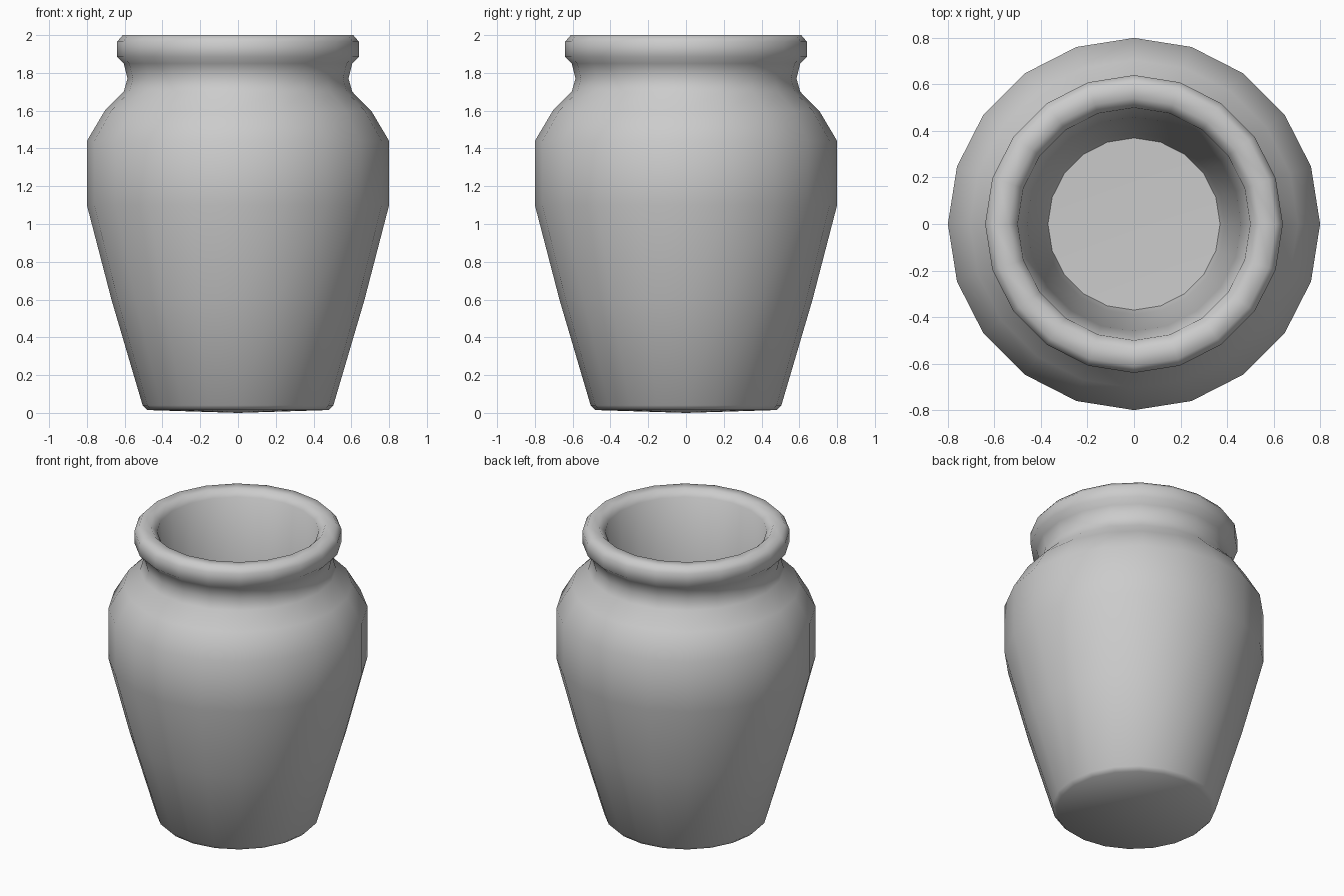
import bpy, bmesh, math

if "Cube" in bpy.data.objects:
    bpy.data.objects.remove(bpy.data.objects["Cube"])

SIDES = 20

# Radius/height profile: underside, outer wall, rolled rim, inner wall, floor
profile = [
    (0.48, 0.015), (0.505, 0.04), (0.67, 0.60), (0.80, 1.10), (0.80, 1.44),
    (0.705, 1.60), (0.605, 1.70), (0.585, 1.77), (0.605, 1.85), (0.64, 1.885),
    (0.64, 1.965), (0.61, 2.0), (0.54, 2.0), (0.50, 1.96),
    (0.46, 1.40), (0.39, 0.20), (0.37, 0.13),
]

bm = bmesh.new()
rings = []
for r, z in profile:
    rings.append([bm.verts.new((r * math.cos(2 * math.pi * i / SIDES),
                                r * math.sin(2 * math.pi * i / SIDES), z))
                  for i in range(SIDES)])

# Walls
for a, b in zip(rings, rings[1:]):
    for i in range(SIDES):
        j = (i + 1) % SIDES
        bm.faces.new((a[i], a[j], b[j], b[i]))

# Slightly domed underside and flat inner floor
under = bm.verts.new((0, 0, 0))
floor = bm.verts.new((0, 0, 0.12))
for i in range(SIDES):
    j = (i + 1) % SIDES
    bm.faces.new((under, rings[0][j], rings[0][i]))
    bm.faces.new((floor, rings[-1][i], rings[-1][j]))

bmesh.ops.recalc_face_normals(bm, faces=bm.faces)
mesh = bpy.data.meshes.new("vase")
bm.to_mesh(mesh)
bm.free()

vase = bpy.data.objects.new("vase", mesh)
bpy.context.collection.objects.link(vase)
bpy.context.view_layer.objects.active = vase
vase.select_set(True)
bpy.ops.object.shade_smooth_by_angle(angle=math.radians(60))
